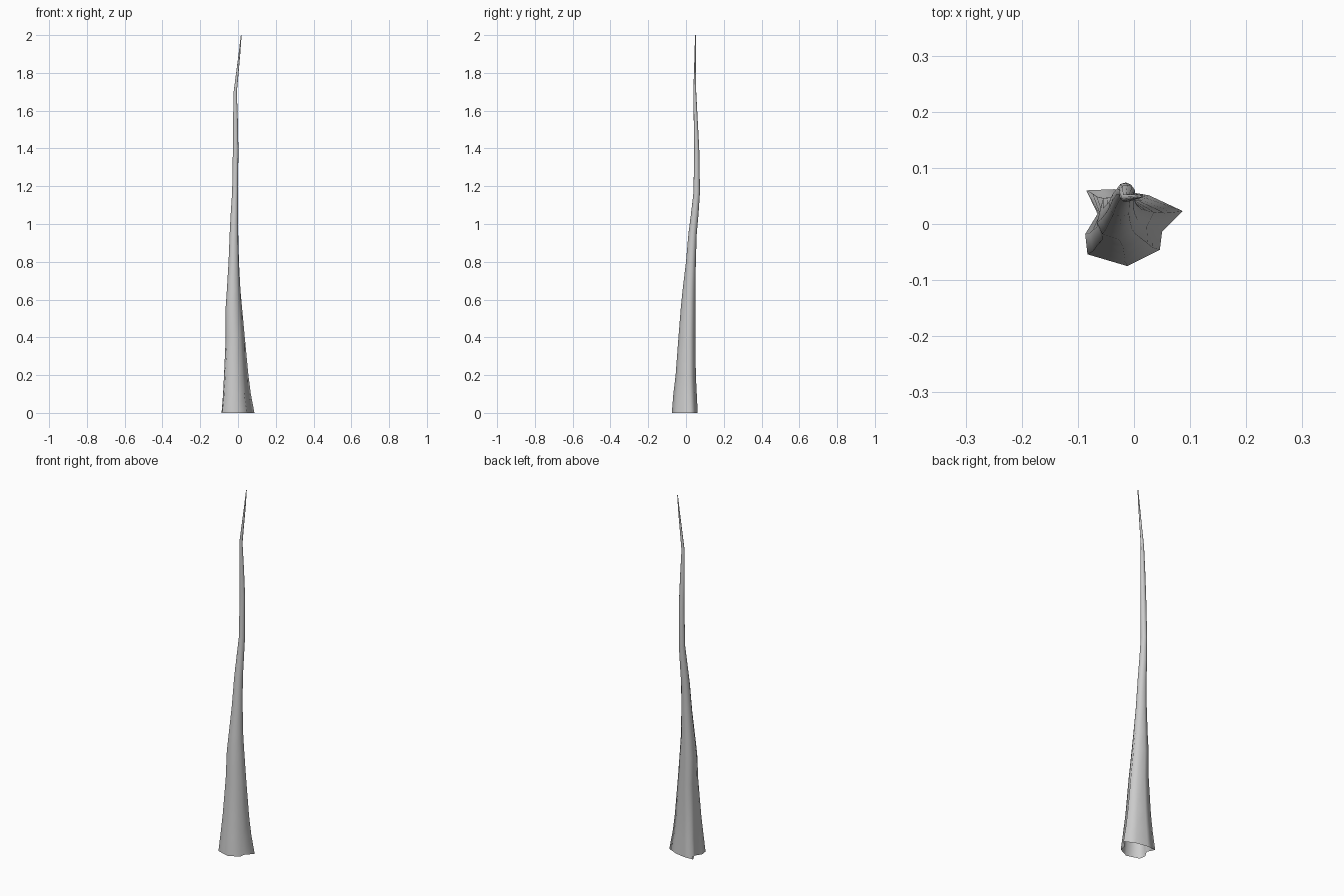
import bpy, bmesh, math

if "Cube" in bpy.data.objects:
    bpy.data.objects.remove(bpy.data.objects["Cube"])

# Flared root outline at ground level
ROOT = [(.087, .023), (.027, .051), (-.035, .062), (-.085, .06), (-.065, .018),
        (-.087, -.018), (-.083, -.054), (-.012, -.075), (.046, -.046), (.05, -.014)]

# Trunk extents by height: z, x min, x max, y min, y max
RINGS = [(0, -.087, .087, -.075, .062), (.1, -.079, .068, -.067, .057),
         (.2, -.074, .055, -.055, .052), (.4, -.065, .036, -.04, .05),
         (.55, -.066, .022, -.028, .05), (.65, -.059, .013, -.018, .05),
         (.8, -.05, .005, 0, .052), (.95, -.044, .001, .013, .057),
         (1.05, -.039, 0, .026, .066), (1.17, -.031, 0, .04, .074),
         (1.4, -.027, .002, .043, .07), (1.55, -.026, -.001, .041, .062),
         (1.7, -.023, -.006, .039, .054), (1.8, -.01, .003, .042, .053),
         (1.9, .003, .012, .045, .053), (2, .015, .019, .048, .052)]


def fit(values, low, high):
    a, b = min(values), max(values)
    return [low + (v - a) / (b - a) * (high - low) for v in values]


# Each ring blends from the lobed roots to a round section
bm = bmesh.new()
n = len(ROOT)
loops = []
for z, x0, x1, y0, y1 in RINGS:
    lobed = max(0, 1 - z / 1.1) ** 1.2
    pts = []
    for i, (x, y) in enumerate(ROOT):
        a = math.radians(15) + math.tau * i / n
        pts.append((x / .087 * lobed + math.cos(a) * (1 - lobed),
                    (y + .006) / .069 * lobed + math.sin(a) * (1 - lobed)))
    xs = fit([p[0] for p in pts], x0, x1)
    ys = fit([p[1] for p in pts], y0, y1)
    loops.append([bm.verts.new((x, y, z)) for x, y in zip(xs, ys)])

# Bark skin, open at the ground and closed at the tip
for low, high in zip(loops, loops[1:]):
    for i in range(n):
        j = (i + 1) % n
        bm.faces.new((low[i], low[j], high[j], high[i]))
bm.faces.new(loops[-1])
for f in bm.faces:
    f.smooth = True

mesh = bpy.data.meshes.new("tree_trunk")
bm.to_mesh(mesh)
bm.free()
trunk = bpy.data.objects.new("tree_trunk", mesh)
bpy.context.collection.objects.link(trunk)
